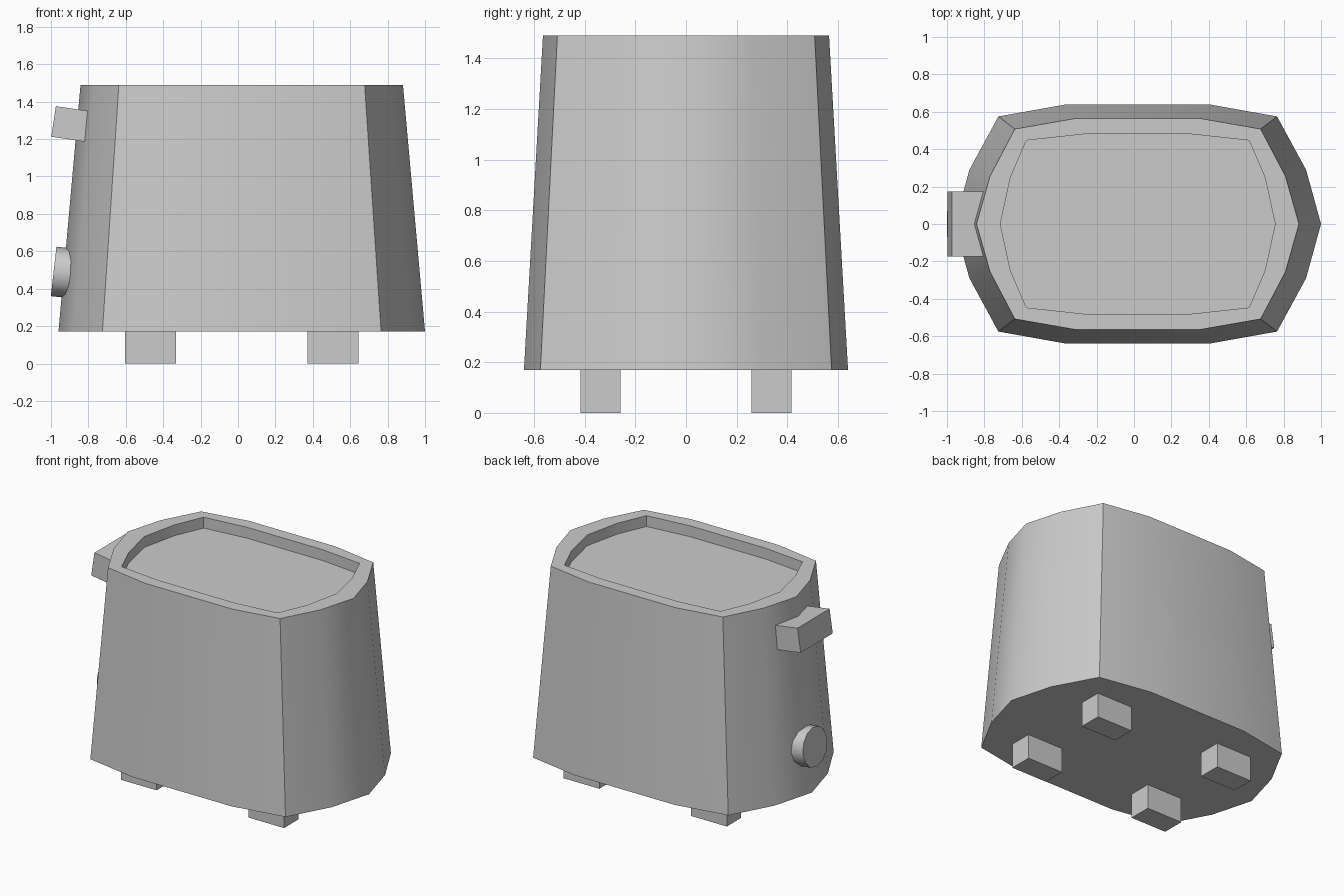
import bpy, bmesh, math
from mathutils import Matrix

if "Cube" in bpy.data.objects:
    bpy.data.objects.remove(bpy.data.objects["Cube"])

CX = 0.02  # the shell is offset because the knob and lever stick out at -x


def outline(q):
    """Mirror a quarter outline (x axis first) into a full loop."""
    half = q + [(-x, y) for x, y in reversed(q)]
    return half + [(x, -y) for x, y in reversed(half[1:-1])]


def finish(name, bm, smooth=None):
    bmesh.ops.recalc_face_normals(bm, faces=bm.faces)
    me = bpy.data.meshes.new(name)
    bm.to_mesh(me)
    bm.free()
    ob = bpy.data.objects.new(name, me)
    bpy.context.collection.objects.link(ob)
    if smooth:
        bpy.ops.object.select_all(action='DESELECT')
        bpy.context.view_layer.objects.active = ob
        ob.select_set(True)
        bpy.ops.object.shade_smooth_by_angle(angle=math.radians(smooth))
    return ob


def box(name, size, loc, tilt=0):
    bm = bmesh.new()
    m = Matrix.Translation(loc) @ Matrix.Rotation(tilt, 4, 'Y') @ Matrix.Diagonal((*size, 1))
    bmesh.ops.create_cube(bm, size=1, matrix=m)
    return finish(name, bm)


# Body: tapered shell with a rim and a shallow recess on top
base = outline([(0.98, 0), (0.90, 0.29), (0.745, 0.575), (0.38, 0.64)])
top = outline([(0.862, 0), (0.79, 0.255), (0.657, 0.508), (0.33, 0.565)])
rim = outline([(0.735, 0), (0.68, 0.25), (0.595, 0.447), (0.29, 0.48)])
bm = bmesh.new()
loops = [[bm.verts.new((x + CX, y, z)) for x, y in pts]
         for pts, z in ((base, 0.17), (top, 1.49), (rim, 1.49), (rim, 1.415))]
for a, b in zip(loops, loops[1:]):
    for i in range(len(a)):
        j = (i + 1) % len(a)
        bm.faces.new((a[i], a[j], b[j], b[i]))
bm.faces.new(loops[0])
bm.faces.new(loops[-1])
finish("body", bm, 40)

# Feet
for sx, xn in ((-1, "left"), (1, "right")):
    for sy, yn in ((-1, "front"), (1, "back")):
        box(f"foot_{yn}_{xn}", (0.273, 0.157, 0.175),
            (CX + sx * 0.487, sy * 0.338, 0.0875))

# Lever on the left end, tilted with the wall
box("lever", (0.18, 0.35, 0.165), (-0.897, 0, 1.281), math.radians(8.5))

# Round knob below the lever
bm = bmesh.new()
tilt = math.radians(6.5)
m = (Matrix.Translation((-0.936, 0, 0.487)) @ Matrix.Rotation(tilt, 4, 'Y')
     @ Matrix.Rotation(math.pi / 2, 4, 'Y'))
bmesh.ops.create_cone(bm, cap_ends=True, segments=12, radius1=0.133,
                      radius2=0.133, depth=0.1, matrix=m)
finish("knob", bm, 40)
